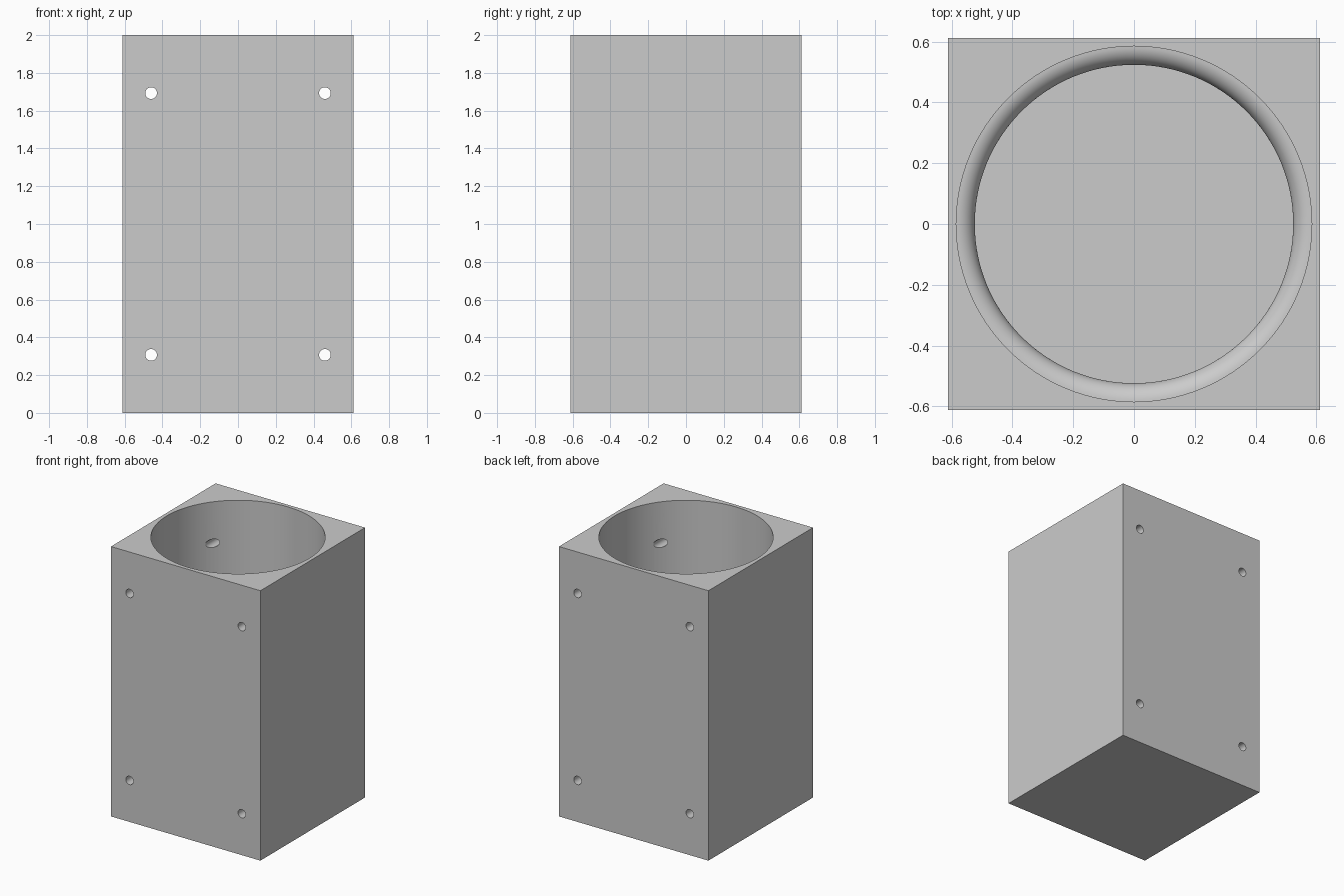
import bpy, bmesh, math
from mathutils import Matrix

if "Cube" in bpy.data.objects:
    bpy.data.objects.remove(bpy.data.objects["Cube"], do_unlink=True)

WIDTH, HEIGHT = 1.225, 2.0
BORE_R, THROAT_R = 0.585, 0.524
FLOOR, THROAT_TOP = 0.06, 0.1
HOLE_R, HOLE_X, HOLE_Z = 0.031, 0.46, 0.693

grey = bpy.data.materials.new("light grey")
grey.use_nodes = True
colour = (0.6, 0.6, 0.6, 1)
grey.diffuse_color = colour
grey.node_tree.nodes["Principled BSDF"].inputs["Base Color"].default_value = colour


def make_object(name, bm):
    bmesh.ops.recalc_face_normals(bm, faces=bm.faces)
    mesh = bpy.data.meshes.new(name)
    bm.to_mesh(mesh)
    bm.free()
    mesh.materials.append(grey)
    obj = bpy.data.objects.new(name, mesh)
    bpy.context.collection.objects.link(obj)
    return obj


# Square block
bm = bmesh.new()
bmesh.ops.create_cube(bm, size=1, matrix=Matrix.Translation((0, 0, HEIGHT / 2))
                      @ Matrix.Diagonal((WIDTH, WIDTH, HEIGHT, 1)))
housing = make_object("housing", bm)

# Round bore with a rounded ledge above the floor
lip = BORE_R - THROAT_R
profile = [(0, FLOOR), (THROAT_R, FLOOR)]
for i in range(13):
    a = math.pi / 2 * i / 12
    profile.append((BORE_R - lip * math.cos(a), THROAT_TOP + lip * math.sin(a)))
profile += [(BORE_R, HEIGHT + 0.1), (0, HEIGHT + 0.1)]
bm = bmesh.new()
verts = [bm.verts.new((r, 0, z)) for r, z in profile]
edges = [bm.edges.new(pair) for pair in zip(verts, verts[1:])]
bmesh.ops.spin(bm, geom=verts + edges, cent=(0, 0, 0), axis=(0, 0, 1),
               angle=math.tau, steps=128)
bmesh.ops.remove_doubles(bm, verts=bm.verts, dist=0.0005)
cutters = [make_object("bore_cutter", bm)]

# Four screw holes running front to back
bm = bmesh.new()
for sx in (-1, 1):
    for sz in (-1, 1):
        place = Matrix.Translation((sx * HOLE_X, 0, HEIGHT / 2 + sz * HOLE_Z))
        bmesh.ops.create_cone(bm, cap_ends=True, segments=32, radius1=HOLE_R,
                              radius2=HOLE_R, depth=WIDTH + 0.2,
                              matrix=place @ Matrix.Rotation(math.pi / 2, 4, 'X'))
cutters.append(make_object("screw_hole_cutter", bm))

bpy.ops.object.select_all(action='DESELECT')
bpy.context.view_layer.objects.active = housing
housing.select_set(True)
for cutter in cutters:
    mod = housing.modifiers.new(cutter.name, 'BOOLEAN')
    mod.operation = 'DIFFERENCE'
    mod.solver = 'EXACT'
    mod.object = cutter
    bpy.ops.object.modifier_apply(modifier=mod.name)
    bpy.data.objects.remove(cutter, do_unlink=True)

bpy.ops.object.shade_smooth_by_angle(angle=math.radians(30))
